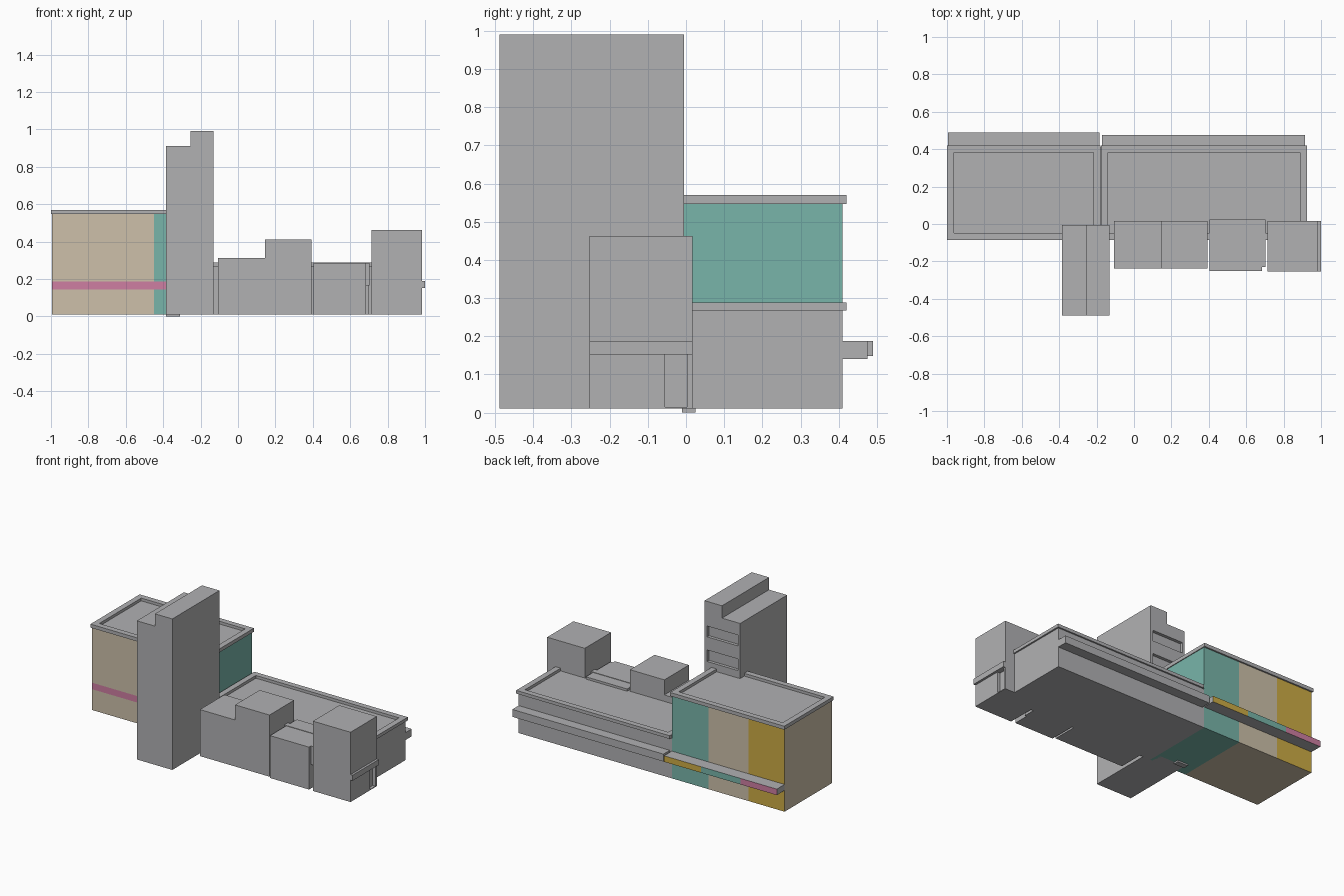
import bpy
import bmesh
from mathutils import Vector

cube = bpy.data.objects.get("Cube")
if cube:
    bpy.data.objects.remove(cube, do_unlink=True)


def material(name, rgb):
    m = bpy.data.materials.new(name)
    m.use_nodes = True
    color = (*rgb, 1.0)
    m.diffuse_color = color
    bsdf = next(n for n in m.node_tree.nodes if n.type == "BSDF_PRINCIPLED")
    bsdf.inputs["Base Color"].default_value = color
    return m


GREY, BEIGE, TEAL, PINK, YELLOW = range(5)
MATERIALS = [
    material("concrete_grey", (0.44, 0.44, 0.45)),
    material("beige", (0.61, 0.53, 0.40)),
    material("teal", (0.19, 0.46, 0.40)),
    material("pink", (0.62, 0.21, 0.36)),
    material("mustard_yellow", (0.61, 0.41, 0.06)),
]


def prism(outline, y0, y1):
    """Extrude an x-z outline from y0 to y1."""
    bm = bmesh.new()
    face = bm.faces.new([bm.verts.new((x, y0, z)) for x, z in outline])
    new = bmesh.ops.extrude_face_region(bm, geom=[face], use_keep_orig=True)["geom"]
    verts = [v for v in new if isinstance(v, bmesh.types.BMVert)]
    bmesh.ops.translate(bm, verts=verts, vec=(0, y1 - y0, 0))
    bmesh.ops.recalc_face_normals(bm, faces=bm.faces[:])
    return bm


def block(x, y, z):
    return prism([(x[0], z[0]), (x[1], z[0]), (x[1], z[1]), (x[0], z[1])], *y)


def cut(bm, axis, values):
    """Add edge loops across the mesh at the given positions on an axis."""
    normal = Vector([float(i == axis) for i in range(3)])
    for value in values:
        geom = bm.verts[:] + bm.edges[:] + bm.faces[:]
        bmesh.ops.bisect_plane(bm, geom=geom, plane_co=normal * value,
                               plane_no=normal, dist=1e-5)


def recess(bm, rule, vec):
    """Push each face that fits the rule inward."""
    faces = [f for f in bm.faces if rule(f.calc_center_median(), f.normal)]
    new = bmesh.ops.extrude_discrete_faces(bm, faces=faces)["faces"]
    verts = list({v for f in new for v in f.verts})
    bmesh.ops.translate(bm, verts=verts, vec=vec)


def finish(bm, name, rule=None):
    bm.normal_update()
    if rule:
        for f in bm.faces:
            f.material_index = rule(f.calc_center_median(), f.normal)
    mesh = bpy.data.meshes.new(name)
    bm.to_mesh(mesh)
    bm.free()
    for m in MATERIALS if rule else MATERIALS[:1]:
        mesh.materials.append(m)
    obj = bpy.data.objects.new(name, mesh)
    bpy.context.collection.objects.link(obj)
    return obj


def roof(name, x, y, z):
    """Overhanging roof slab with a sunken centre."""
    rim = 0.037
    bm = block(x, y, z)
    ix, iy = (x[0] + rim, x[1] - rim), (y[0] + rim, y[1] - rim)
    cut(bm, 0, ix)
    cut(bm, 1, iy)
    bm.normal_update()
    recess(bm, lambda c, n: n.z > 0.9 and ix[0] < c.x < ix[1] and iy[0] < c.y < iy[1],
           (0, 0, -0.018))
    finish(bm, name)


# Colour bands along the taller building
BAYS = (-0.735, -0.45)
BAND = (0.145, 0.187)


def bay(x, colors):
    return colors[sum(x > b for b in BAYS)]


def hall_color(c, n):
    if n.y < -0.9 and BAND[0] < c.z < BAND[1]:
        return PINK
    if n.y > 0.9:
        return bay(c.x, (YELLOW, BEIGE, TEAL))
    return bay(c.x, (BEIGE, BEIGE, TEAL))


# Taller coloured building
hall = block((-0.995, -0.185), (-0.075, 0.41), (0.01, 0.547))
cut(hall, 0, BAYS)
cut(hall, 2, BAND)
finish(hall, "coloured_hall", hall_color)
roof("hall_roof", (-1.0, -0.18), (-0.085, 0.42), (0.547, 0.57))

# Rear ledge with coloured edge
ledge = block((-0.995, -0.185), (0.41, 0.49), (0.148, 0.187))
cut(ledge, 0, BAYS)
finish(ledge, "hall_rear_ledge",
       lambda c, n: bay(c.x, (PINK, TEAL, YELLOW)) if n.y > 0.9 else GREY)

# Low wing
finish(block((-0.185, 0.915), (-0.075, 0.41), (0.01, 0.267)), "low_wing")
roof("wing_roof", (-0.177, 0.925), (-0.085, 0.42), (0.267, 0.288))
finish(block((-0.17, 0.915), (0.41, 0.475), (0.14, 0.188)), "wing_rear_ledge")

# Stepped tower with recessed rear windows
tower = prism([(-0.385, 0.01), (-0.13, 0.01), (-0.13, 0.99), (-0.255, 0.99),
               (-0.255, 0.91), (-0.385, 0.91)], -0.488, -0.005)
window_rows = [(0.60, 0.675), (0.76, 0.83)]
cut(tower, 0, (-0.37, -0.148))
for row in window_rows:
    cut(tower, 2, row)
tower.normal_update()
recess(tower, lambda c, n: n.y > 0.9 and -0.37 < c.x < -0.148
       and any(a < c.z < b for a, b in window_rows), (0, -0.02, 0))
finish(tower, "stepped_tower")
finish(block((-0.385, -0.31), (-0.01, 0.025), (0, 0.012)), "tower_footing")

# Front blocks
finish(block((-0.108, 0.145), (-0.237, 0.015), (0.01, 0.312)), "front_block_low")
finish(block((0.145, 0.392), (-0.237, 0.015), (0.01, 0.41)), "front_block_mid")
finish(block((0.405, 0.685), (-0.25, 0.025), (0.01, 0.285)), "front_block_flat")
finish(block((0.685, 0.702), (-0.23, 0.025), (0.165, 0.285)), "flat_block_side_upper")
finish(block((0.685, 0.697), (-0.15, 0.025), (0.01, 0.165)), "flat_block_side_lower")

# End block with side doorway and canopy
end = block((0.715, 0.985), (-0.253, 0.017), (0.01, 0.463))
cut(end, 1, (-0.055, 0.003))
cut(end, 2, (0.015, 0.152))
end.normal_update()
recess(end, lambda c, n: n.x > 0.9 and -0.055 < c.y < 0.003 and 0.015 < c.z < 0.152,
       (-0.02, 0, 0))
finish(end, "front_block_end")
finish(block((0.985, 1.0), (-0.253, 0.017), (0.152, 0.188)), "end_block_canopy")
